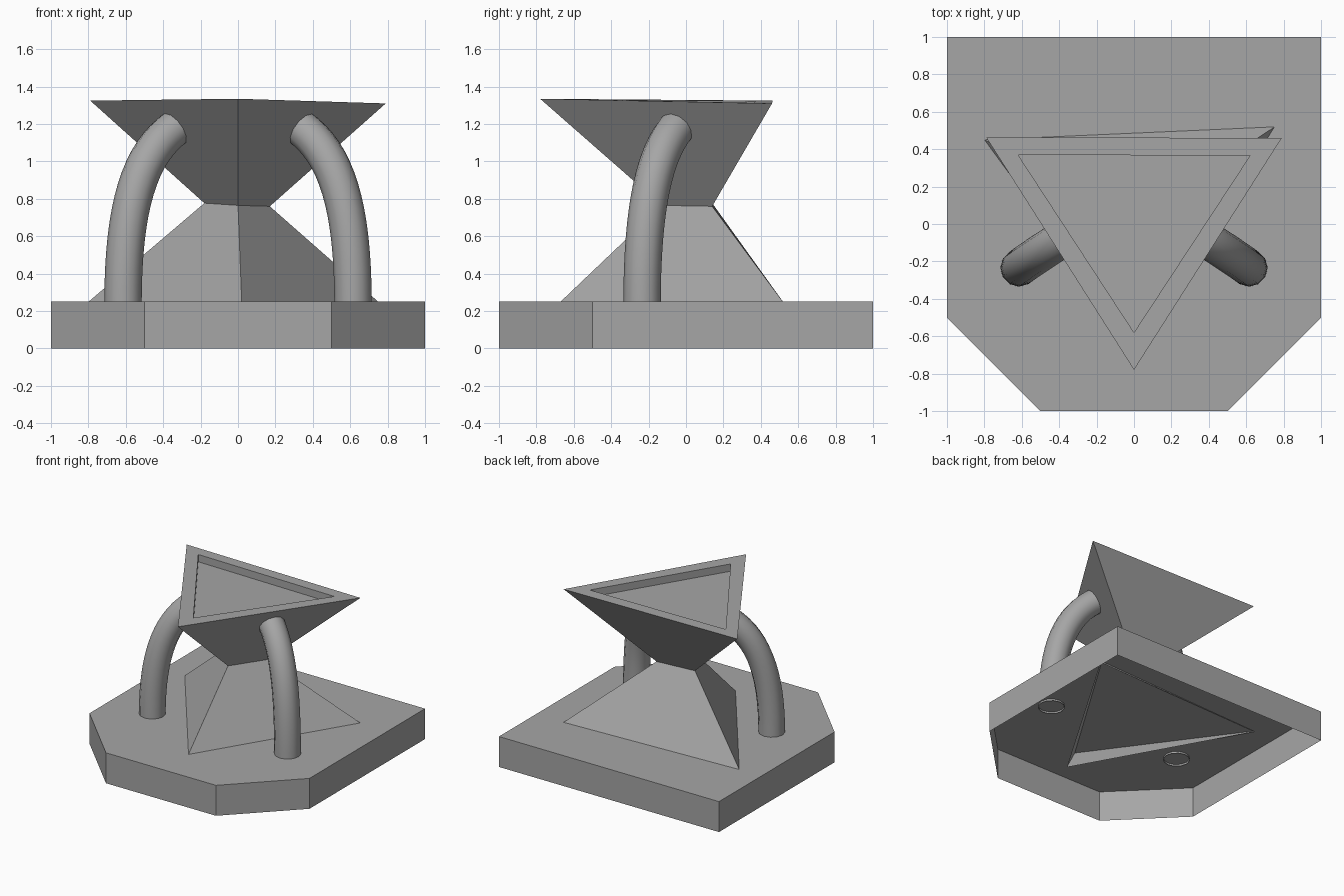
import bpy
import bmesh
from mathutils import Vector

cube = bpy.data.objects.get("Cube")
if cube:
    bpy.data.objects.remove(cube, do_unlink=True)

GREY = (0.38, 0.38, 0.38, 1.0)
grey = bpy.data.materials.new("concrete_grey")
grey.use_nodes = True
grey.diffuse_color = GREY
grey.node_tree.nodes["Principled BSDF"].inputs["Base Color"].default_value = GREY


def add_object(name, mesh):
    obj = bpy.data.objects.new(name, mesh)
    bpy.context.collection.objects.link(obj)
    mesh.materials.clear()
    mesh.materials.append(grey)
    return obj


def loft(name, rings, cap_end=True):
    """Bridge rings of equal point count, closing only the last one."""
    bm = bmesh.new()
    loops = [[bm.verts.new(p) for p in ring] for ring in rings]
    for low, high in zip(loops, loops[1:]):
        n = len(low)
        for i in range(n):
            j = (i + 1) % n
            bm.faces.new((low[i], low[j], high[j], high[i]))
    if cap_end:
        bm.faces.new(loops[-1])
    mesh = bpy.data.meshes.new(name)
    bm.to_mesh(mesh)
    bm.free()
    return add_object(name, mesh)


# Base: a slab with two clipped front corners, open underneath
outline = [(-0.5, -1), (0.5, -1), (1, -0.5), (1, 1), (-1, 1), (-1, -0.5)]
loft("base", [[(x, y, z) for x, y in outline] for z in (0, 0.25)])

# Hourglass: triangular foot, narrow waist, flared bowl with a shallow recess
foot = [(0.023, -0.76, 0.165), (0.784, 0.54, 0.22), (-0.805, 0.453, 0.245)]
waist = [(0, -0.13, 0.765), (0.17, 0.14, 0.76), (-0.18, 0.14, 0.777)]
rim = [(0, -0.78, 1.335), (0.79, 0.46, 1.31), (-0.79, 0.463, 1.325)]
inner = [(0, -0.58, 1.332), (0.62, 0.365, 1.313), (-0.62, 0.37, 1.324)]
floor = [Vector(p) - Vector((0, 0, 0.06)) for p in inner]
loft("foot_pyramid", [foot, waist], cap_end=False)
loft("bowl", [waist, rim, inner, floor])


# Curved pipes rising from the base into the bowl
def pipe(name, side):
    curve = bpy.data.curves.new(name + "_path", "CURVE")
    curve.dimensions = "3D"
    curve.bevel_depth = 0.1
    curve.bevel_resolution = 4
    curve.resolution_u = 16
    spline = curve.splines.new("BEZIER")
    spline.bezier_points.add(1)
    path = [((0.615, -0.235, 0.235), (0.615, -0.235, 0.0), (0.615, -0.235, 0.75)),
            ((0.32, -0.04, 1.19), (0.53, -0.17, 1.05), (0.2, 0.03, 1.27))]
    for point, (co, left, right) in zip(spline.bezier_points, path):
        point.handle_left_type = point.handle_right_type = "FREE"
        for attr, value in (("co", co), ("handle_left", left), ("handle_right", right)):
            setattr(point, attr, (side * value[0], value[1], value[2]))
    helper = bpy.data.objects.new(name + "_path", curve)
    bpy.context.collection.objects.link(helper)
    bpy.context.view_layer.update()
    evaluated = helper.evaluated_get(bpy.context.evaluated_depsgraph_get())
    mesh = bpy.data.meshes.new_from_object(evaluated)
    bpy.data.objects.remove(helper, do_unlink=True)
    for face in mesh.polygons:
        face.use_smooth = True
    add_object(name, mesh)


pipe("left_pipe", 1)
pipe("right_pipe", -1)
